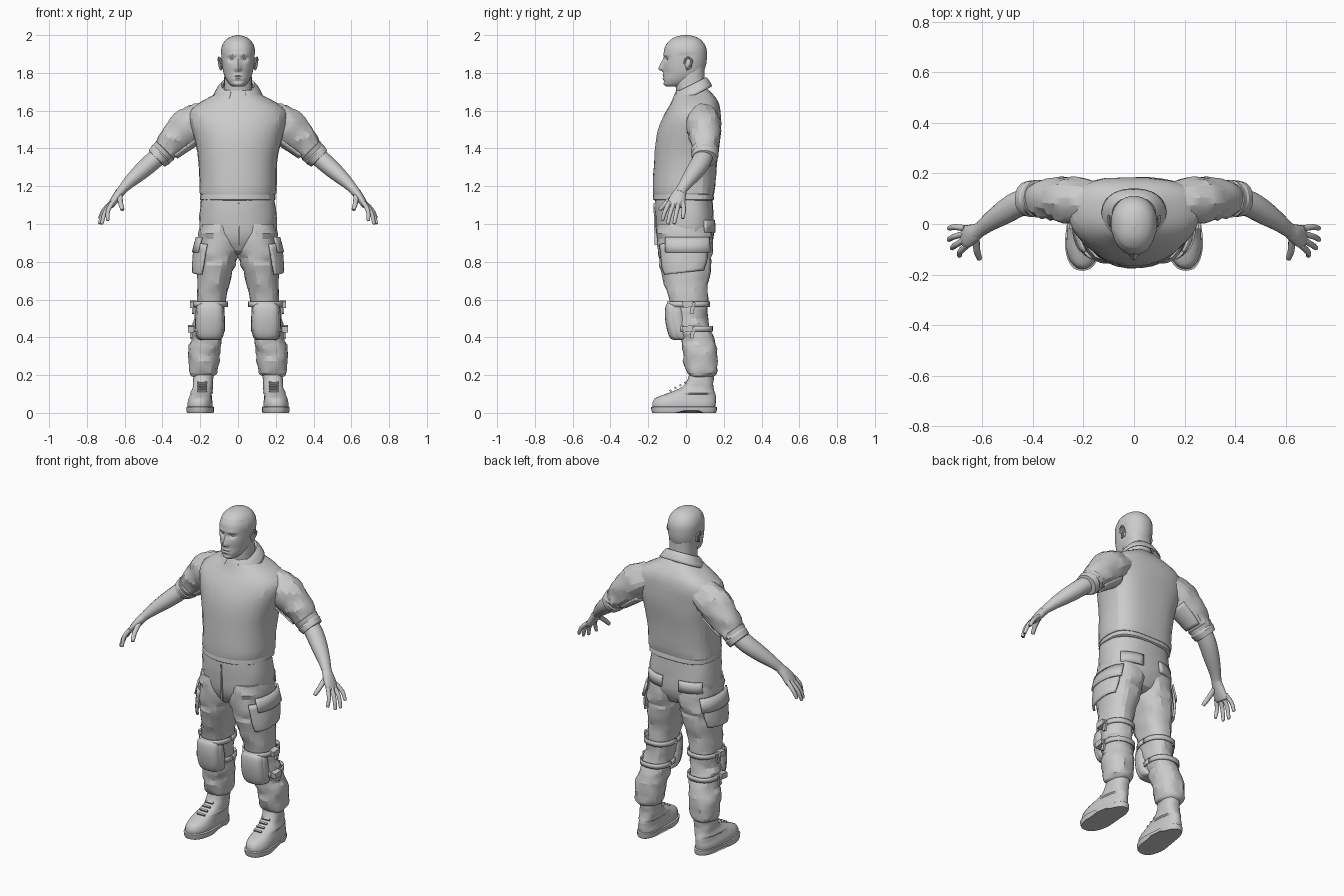
import bpy, bmesh, math
from mathutils import Vector, noise, Matrix


def dense(rows, steps):
    """Catmull-Rom interpolation between rows of numbers."""
    out = []
    for i in range(len(rows) - 1):
        a, b, c, d = (rows[max(0, min(len(rows) - 1, i + k))] for k in (-1, 0, 1, 2))
        for s in range(steps):
            t = s / steps
            out.append([q + .5 * t * (r - p + t * (2*p - 5*q + 4*r - s_ + t * (3*(q - r) + s_ - p)))
                        for p, q, r, s_ in zip(a, b, c, d)])
    return out + [list(rows[-1])]


def finish(ob, mirror, solid, angle):
    bpy.context.collection.objects.link(ob)
    if solid:
        m = ob.modifiers.new("Solidify", 'SOLIDIFY')
        m.thickness, m.offset = solid, 0
    if mirror:
        ob.modifiers.new("Mirror", 'MIRROR').use_mirror_merge = False
    bpy.ops.object.select_all(action='DESELECT')
    ob.select_set(True)
    bpy.context.view_layer.objects.active = ob
    bpy.ops.object.shade_smooth_by_angle(angle=math.radians(angle))
    return ob


def skin(name, rings, closed=True, mirror=False, solid=0, angle=28, fold=0, freq=14, deform=None):
    """Bridge rings of points into a surface; fold adds cloth wrinkles."""
    bm = bmesh.new()
    grid = []
    for ring in rings:
        c = sum(ring, Vector()) / len(ring)
        row = []
        for p in ring:
            if fold:
                q = Vector((p.x, p.y, p.z * 1.9)) * freq
                p = p + (p - c).normalized() * fold * (1.5 * noise.noise(q) + .7 * noise.noise(q * 2.3))
            row.append(bm.verts.new(deform(p) if deform else p))
        grid.append(row)
    n = len(grid[0])
    for a, b in zip(grid, grid[1:]):
        for i in range(n if closed else n - 1):
            j = (i + 1) % n
            bm.faces.new((a[i], a[j], b[j], b[i]))
    if closed:
        bm.faces.new(grid[0])
        bm.faces.new(grid[-1])
    bmesh.ops.recalc_face_normals(bm, faces=bm.faces)
    me = bpy.data.meshes.new(name)
    bm.to_mesh(me)
    bm.free()
    return finish(bpy.data.objects.new(name, me), mirror, solid, angle)


def angles(n, arc):
    if arc:
        return [math.radians(arc[0] + (arc[1] - arc[0]) * i / (n - 1)) for i in range(n)]
    return [2 * math.pi * i / n for i in range(n)]


def loft(name, rows, n=24, steps=3, mid=.5, pf=2.2, pb=2.4, arc=None, grow=0, **kw):
    """Stack horizontal sections given as (z, x0, x1, y0, y1)."""
    rings = []
    for z, x0, x1, y0, y1 in dense(rows, steps):
        cx, cy, rx, ring = (x0 + x1) / 2, y0 + mid * (y1 - y0), (x1 - x0) / 2 + grow, []
        for t in angles(n, arc):
            c, s = math.cos(t), math.sin(t)
            p, ry = (pf, cy - y0 + grow) if s < 0 else (pb, y1 - cy + grow)
            ring.append(Vector((cx + rx * math.copysign(abs(c) ** (2 / p), c),
                                cy + ry * math.copysign(abs(s) ** (2 / p), s), z)))
        rings.append(ring)
    return skin(name, rings, closed=not arc, **kw)


def sym(rows):
    return [(z, -x, x, a, b) for z, x, a, b in rows]


def tube(name, rows, n=16, steps=3, arc=None, **kw):
    """Sweep along (x, y, z, radius towards y, other radius)."""
    d, rings = dense(rows, steps), []
    for i, r in enumerate(d):
        t = (Vector(d[min(i + 1, len(d) - 1)][:3]) - Vector(d[max(i - 1, 0)][:3])).normalized()
        ref = Vector((0, 1, 0)) if abs(t.y) < .9 else Vector((1, 0, 0))
        a = (ref - t * ref.dot(t)).normalized()
        b = t.cross(a)
        rings.append([Vector(r[:3]) + a * r[3] * math.cos(u) + b * r[4] * math.sin(u) for u in angles(n, arc)])
    return skin(name, rings, closed=not arc, mirror=True, **kw)


def block(name, loc, size, rot=0, mirror=True, ball=False):
    bm = bmesh.new()
    if ball:
        bmesh.ops.create_uvsphere(bm, u_segments=16, v_segments=10, radius=.5)
    else:
        bmesh.ops.create_cube(bm, size=1)
    bm.transform(Matrix.Translation(loc) @ Matrix.Rotation(rot, 4, 'X') @ Matrix.Diagonal((*size, 1)))
    me = bpy.data.meshes.new(name)
    bm.to_mesh(me)
    bm.free()
    return finish(bpy.data.objects.new(name, me), mirror, 0, 40)


# Head with sculpted face and cropped hair
def face(p):
    g = lambda x, z, w, h: math.exp(-((abs(p.x) - x) / w) ** 2 - ((p.z - z) / h) ** 2)
    if p.y < -.03:
        h = max(0, min(1, (1.885 - p.z) / .06)) * max(0, min(1, (p.z - 1.805) / .012))
        p.y -= .027 * h * math.exp(-(p.x / (.009 + .007 * h)) ** 2)
        p.y += .015 * g(.033, 1.873, .018, .011) - .006 * g(.03, 1.897, .03, .008)
        p.y -= .005 * g(0, 1.787, .022, .005) + .005 * g(0, 1.77, .02, .005)
        p.y += .004 * g(0, 1.778, .028, .003) + .005 * g(0, 1.755, .03, .006)
        p.y += .004 * g(.055, 1.80, .018, .02)
    hairline = 1.96 if p.y < -.04 else 1.90 if p.y < .03 else 1.80
    if p.z > hairline:
        p.x, p.y = p.x * 1.025, p.y * 1.025
    return p


loft("head", sym([(1.728, .028, -.105, -.03), (1.74, .045, -.118, .02), (1.765, .063, -.12, .06),
                  (1.80, .077, -.119, .088), (1.84, .084, -.119, .103), (1.88, .088, -.117, .108),
                  (1.92, .088, -.116, .107), (1.95, .08, -.104, .097), (1.975, .063, -.08, .077),
                  (1.992, .036, -.05, .048), (2.0, .006, -.012, .012)]),
     n=64, steps=5, mid=.55, pf=2.25, pb=2.1, deform=face, angle=50)
block("eye", (.032, -.088, 1.873), (.026, .026, .02), ball=True)
block("ear", (.087, .012, 1.848), (.016, .038, .062), .2, ball=True)
tube("ear_rim", [(.09, -.008, 1.85, .005, .005), (.096, 0, 1.876, .006, .006), (.101, .02, 1.879, .006, .006),
                 (.101, .031, 1.86, .006, .006), (.096, .018, 1.832, .006, .006), (.089, .002, 1.818, .006, .006)], n=8)
loft("neck", sym([(1.62, .095, -.05, .13), (1.70, .077, -.052, .11), (1.76, .073, -.055, .10), (1.83, .073, -.03, .098)]),
     angle=50)

# Shirt body, hem band and open collar
torso = sym([(1.125, .186, -.163, .138), (1.13, .20, -.175, .149), (1.155, .197, -.173, .147), (1.165, .204, -.176, .152),
             (1.26, .205, -.173, .158), (1.38, .216, -.166, .172), (1.48, .242, -.153, .182), (1.56, .262, -.125, .184),
             (1.61, .245, -.098, .18), (1.65, .19, -.077, .168), (1.685, .125, -.06, .145), (1.715, .08, -.045, .115)])
loft("shirt", torso, n=30, steps=2, mid=.58, pf=2.2, pb=2.8, fold=.003, freq=8, angle=16)
loft("collar", sym([(1.725, .082, -.05, .098), (1.735, .088, -.055, .107), (1.71, .108, -.068, .122), (1.675, .127, -.08, .137)]),
     n=26, steps=2, arc=(-68, 248), solid=.007,
     deform=lambda p: Vector((p.x, p.y, p.z + .5 * (p.y - .03))))

# Short sleeves with rolled cuffs and raised shoulder patch
sleeve = [(.15, .085, 1.575, .085, .07), (.22, .09, 1.545, .092, .088), (.275, .095, 1.507, .09, .098),
          (.33, .10, 1.455, .082, .086), (.38, .10, 1.40, .069, .068), (.41, .10, 1.368, .062, .06)]
tube("sleeve", sleeve, n=22, fold=.008, freq=15, angle=20)
tube("sleeve_cuff", [(.382, .10, 1.394, .062, .06), (.386, .10, 1.39, .074, .07), (.402, .10, 1.374, .068, .064),
                     (.408, .10, 1.368, .072, .067), (.43, .099, 1.347, .067, .06), (.432, .099, 1.345, .054, .05)],
     n=22, steps=1, fold=.003)
tube("sleeve_patch", [(x, y, z, a + .009, b + .009) for x, y, z, a, b in sleeve[2:5]], n=8, arc=(-135, -45), solid=.008)

# Forearms and hands
tube("forearm", [(.40, .10, 1.377, .05, .047), (.46, .078, 1.325, .052, .048), (.52, .042, 1.272, .047, .043),
                 (.575, .005, 1.222, .036, .033), (.61, -.022, 1.185, .03, .025), (.63, -.034, 1.162, .032, .024)], angle=50)
tube("palm", [(.605, -.02, 1.187, .028, .022), (.63, -.035, 1.16, .036, .024), (.655, -.048, 1.125, .045, .021),
              (.672, -.052, 1.098, .044, .016), (.676, -.053, 1.09, .034, .01)], angle=50)
fingers = [("index", (.664, -.087, 1.115), (.688, -.11, 1.07), (.69, -.125, 1.022)),
           ("middle", (.672, -.064, 1.108), (.705, -.083, 1.06), (.72, -.095, 1.004)),
           ("ring", (.673, -.04, 1.108), (.712, -.05, 1.062), (.732, -.062, 1.006)),
           ("little", (.669, -.017, 1.115), (.71, -.012, 1.075), (.731, -.017, 1.033)),
           ("thumb", (.625, -.055, 1.15), (.622, -.103, 1.112), (.612, -.136, 1.078))]
for label, a, b, c in fingers:
    w = .0135 if label == "thumb" else .0115
    tip = tuple(q + .07 * (q - p) for p, q in zip(b, c))
    tube(label + "_finger", [(*a, w * 1.1, w * 1.1), (*b, w, w), (*c, w * .8, w * .8), (*tip, w * .3, w * .3)],
         n=10, angle=50)

# Trousers: hips, fly seam and baggy legs
hips = sym([(.838, .03, -.06, .06), (.86, .10, -.115, .11), (.92, .19, -.15, .143), (1.0, .205, -.161, .147),
            (1.08, .201, -.166, .142), (1.16, .19, -.164, .138)])
loft("trouser_hips", hips, n=28, steps=2, mid=.52, pb=2.6, fold=.004, angle=20)
block("fly_seam", (.004, -.163, 1.0), (.008, .012, .22), .03, mirror=False)
leg = [(.19, .14, .235, .035, .135), (.2, .122, .252, .016, .15), (.225, .107, .262, 0, .162), (.3, .099, .264, -.014, .166),
       (.36, .092, .254, -.022, .158), (.42, .083, .24, -.04, .138), (.5, .075, .23, -.068, .115), (.58, .065, .222, -.088, .112),
       (.68, .045, .217, -.112, .12), (.78, .018, .214, -.137, .134), (.84, .001, .212, -.147, .141),
       (.92, -.015, .209, -.153, .143), (1.0, -.01, .203, -.152, .138)]
loft("trouser_leg", leg, n=24, steps=3, fold=.008, freq=13, mirror=True, angle=20)

# Cargo pockets with flaps, and seat pocket flaps
loft("cargo_pocket", [(.735, .05, .238, -.125, .118), (.79, .02, .237, -.139, .132), (.9, -.01, .221, -.152, .14)],
     n=14, arc=(-62, 52), solid=.012, mirror=True, fold=.004,
     deform=lambda p: Vector((p.x, p.y, p.z + .12 * p.y + .01)))
loft("cargo_flap", [(.85, 0, .24, -.154, .15), (.93, -.015, .219, -.156, .146)], steps=2,
     n=14, arc=(-42, 55), solid=.01, mirror=True)
loft("seat_pocket_flap", [(.955, -.2, .21, -.16, .153), (1.02, -.2, .205, -.16, .15)], steps=2,
     n=8, arc=(35, 80), solid=.012, mirror=True, pb=2.6)

# Knee pads, straps and buckles
pad = [(.385, .115, .185, -.055, .0), (.395, .09, .21, -.083, .0), (.44, .077, .22, -.101, -.01),
       (.51, .076, .22, -.112, -.02), (.565, .083, .214, -.108, -.03), (.583, .105, .19, -.094, -.04)]
loft("knee_pad", pad, n=20, mirror=True, pf=2.6, angle=35)
loft("knee_pad_rim", [(z, a - .006, b + .006, c + .022, d + .02) for z, a, b, c, d in pad], n=20, mirror=True, pf=3, angle=35)
for z, x0, x1, y0, y1 in [(.575, .06, .23, -.092, .118), (.445, .076, .241, -.05, .136)]:
    loft("knee_strap", [(z - .014, x0, x1, y0, y1), (z + .014, x0, x1, y0, y1)], steps=1, n=24,
         arc=(-180, 180), grow=.004, solid=.008, mirror=True)
    block("strap_buckle", (x1 + .008, .01, z), (.034, .055, .032), .12)
    block("strap_end", (x1 + .008, .035, z - .02), (.012, .02, .06), -.2)


# Boots: upper, ankle collar and sole with raised arch
def splay(p):
    k = 1 - .16 * max(0, min(1, (p.y + .08) / .12))
    cx = .196
    x = cx + (p.x - cx) * (k if p.z < .1 else 1) - .04 * p.y
    if p.z < .012 and -.04 < p.y < .07:
        p.z += .012
    return Vector((x, p.y, p.z))


loft("boot", [(.022, .128, .268, -.176, .155), (.05, .127, .269, -.178, .158), (.075, .132, .263, -.164, .157),
              (.092, .135, .258, -.13, .155), (.112, .137, .25, -.075, .15), (.14, .136, .243, -.02, .146),
              (.18, .133, .24, .01, .147), (.24, .135, .238, .025, .145)],
     n=28, steps=3, pf=2.4, mirror=True, deform=splay, fold=.003, angle=40)
loft("boot_sole", [(0, .124, .271, -.178, .158), (.012, .121, .274, -.183, .163), (.03, .121, .274, -.185, .163),
                   (.034, .128, .267, -.175, .156)], n=32, steps=1, pf=2.5, mirror=True, deform=splay, angle=35)
for k in range(4):
    block("boot_lace", (.19, -.082 + .026 * k, .118 + .014 * k), (.05, .01, .01), .5)
